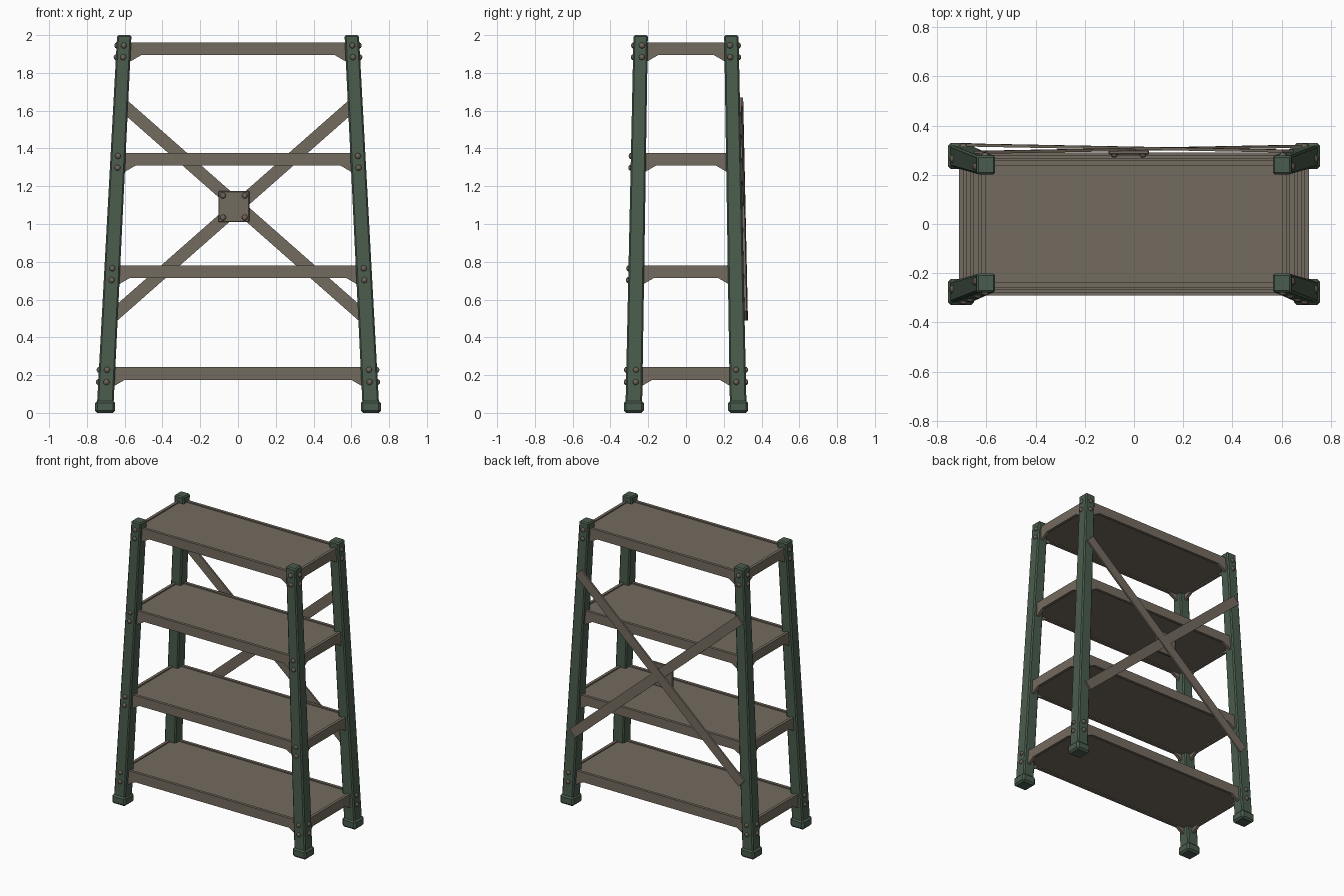
import bpy, bmesh
from mathutils import Vector, Matrix

cube = bpy.data.objects.get("Cube")
if cube:
    bpy.data.objects.remove(cube, do_unlink=True)


def material(name, rgb):
    m = bpy.data.materials.new(name)
    m.use_nodes = True
    m.diffuse_color = (*rgb, 1)
    m.node_tree.nodes["Principled BSDF"].inputs["Base Color"].default_value = (*rgb, 1)
    return m


GREEN = material("green paint", (0.068, 0.107, 0.074))
BROWN = material("brown steel", (0.175, 0.147, 0.115))
BOLT = material("bolt steel", (0.15, 0.122, 0.097))


def finish(name, bm, mat, bevel=0):
    bmesh.ops.recalc_face_normals(bm, faces=bm.faces[:])
    mesh = bpy.data.meshes.new(name)
    bm.to_mesh(mesh)
    bm.free()
    mesh.materials.append(mat)
    ob = bpy.data.objects.new(name, mesh)
    bpy.context.collection.objects.link(ob)
    if bevel:
        mod = ob.modifiers.new("bevel", "BEVEL")
        mod.width = bevel
        mod.segments = 1
    return ob


def box(name, centre, size, mat, bevel=0, rotation=Matrix()):
    bm = bmesh.new()
    bmesh.ops.create_cube(bm, size=1, matrix=Matrix.Translation(centre) @ rotation @ Matrix.Diagonal((*size, 1)))
    return finish(name, bm, mat, bevel)


def bolt(name, centre, normal):
    # Low dome squashed along its normal
    bm = bmesh.new()
    turn = Vector((0, 0, 1)).rotation_difference(Vector(normal)).to_matrix().to_4x4()
    bmesh.ops.create_uvsphere(bm, u_segments=10, v_segments=6, radius=0.016,
                              matrix=Matrix.Translation(centre) @ turn @ Matrix.Diagonal((1, 1, 0.75, 1)))
    finish(name, bm, BOLT)


def post_centre(z):
    return 0.705 - 0.0515 * z, 0.277 - 0.0185 * z


def post_half(z):
    return 0.044 - 0.003 * z


def beam(name, half, z0, z1, to_world):
    # Rail profile with a gusset hanging at each end, extruded inwards
    drop, flat = 0.04, half - 0.095
    side = [(flat, z0), (half - 0.035, z0 - drop + 0.005), (half - 0.01, z0 - drop), (half - 0.01, z1)]
    outline = side + [(-u, z) for u, z in reversed(side)]
    bm = bmesh.new()
    face = bm.faces.new([bm.verts.new(to_world(u, 0.017, z)) for u, z in outline])
    out = bmesh.ops.extrude_face_region(bm, geom=[face])
    shift = to_world(0, -0.003, 0) - to_world(0, 0.017, 0)
    bmesh.ops.translate(bm, vec=shift, verts=[v for v in out["geom"] if isinstance(v, bmesh.types.BMVert)])
    finish(name, bm, BROWN)


# Tapered, leaning posts with feet
for sx, lr in ((1, "left"), (-1, "right")):
    for sy, fb in ((-1, "front"), (1, "back")):
        bm = bmesh.new()
        bmesh.ops.create_cube(bm, size=2)
        for v in bm.verts:
            z = 2.0 if v.co.z > 0 else 0.03
            px, py = post_centre(z)
            h = post_half(z)
            v.co = (sx * px + v.co.x * h, sy * py + v.co.y * h, z)
        finish(f"{fb}_{lr}_post", bm, GREEN, 0.008)
        px, py = post_centre(0.03)
        box(f"{fb}_{lr}_foot", (sx * px, sy * py, 0.032), (0.106, 0.106, 0.064), GREEN, 0.012)

# Shelves, each with four rails and its bolts
shelves = [(0.175, 0.243), (0.715, 0.78), (1.31, 1.375), (1.895, 1.96)]
for i, (z0, z1) in enumerate(shelves, 1):
    cx, cy = post_centre((z0 + z1) / 2)
    box(f"shelf_{i}_panel", (0, 0, (z0 + z1) / 2), (2 * cx, 2 * cy, z1 - z0 - 0.016), BROWN)
    for s, fb, lr in ((-1, "front", "right"), (1, "back", "left")):
        beam(f"shelf_{i}_{fb}_rail", cx, z0, z1, lambda u, o, z: Vector((u, s * (cy + o), z)))
        beam(f"shelf_{i}_{lr}_rail", cy, z0, z1, lambda u, o, z: Vector((s * (cx + o), u, z)))
    for z in (z1 - 0.015, z0 - 0.012):
        px, py = post_centre(z)
        h = post_half(z)
        for sx in (-1, 1):
            for sy in (-1, 1):
                if sy < 0 or i in (1, 4):
                    bolt(f"shelf_{i}_bolt", (sx * px, sy * (py + h), z), (0, sy, 0))
                if i in (1, 4):
                    bolt(f"shelf_{i}_side_bolt", (sx * (px + h), sy * (py - 0.008), z), (sx, 0, 0))

# Crossed braces across the back
for sx, gap, name in ((1, 0.006, "falling_brace"), (-1, 0.011, "rising_brace")):
    ends = []
    for x, z in ((-0.626, 1.646), (0.66, 0.514)):
        ends.append(Vector((sx * x, post_centre(z)[1] + post_half(z) + gap, z)))
    along = ends[1] - ends[0]
    d = along.normalized()
    across = d.cross(Vector((0, 1, 0))).normalized()
    turn = Matrix((d, across, d.cross(across))).transposed().to_4x4()
    box(name, (ends[0] + ends[1]) / 2, (along.length, 0.066, 0.012), BROWN, 0, turn)

# Bolted plate where the braces cross
box("brace_plate", (-0.022, 0.291, 1.092), (0.165, 0.018, 0.165), BROWN, 0.004)
for dx in (-1, 1):
    for dz in (-1, 1):
        bolt("brace_plate_bolt", (-0.022 + dx * 0.058, 0.282, 1.092 + dz * 0.058), (0, -1, 0))
